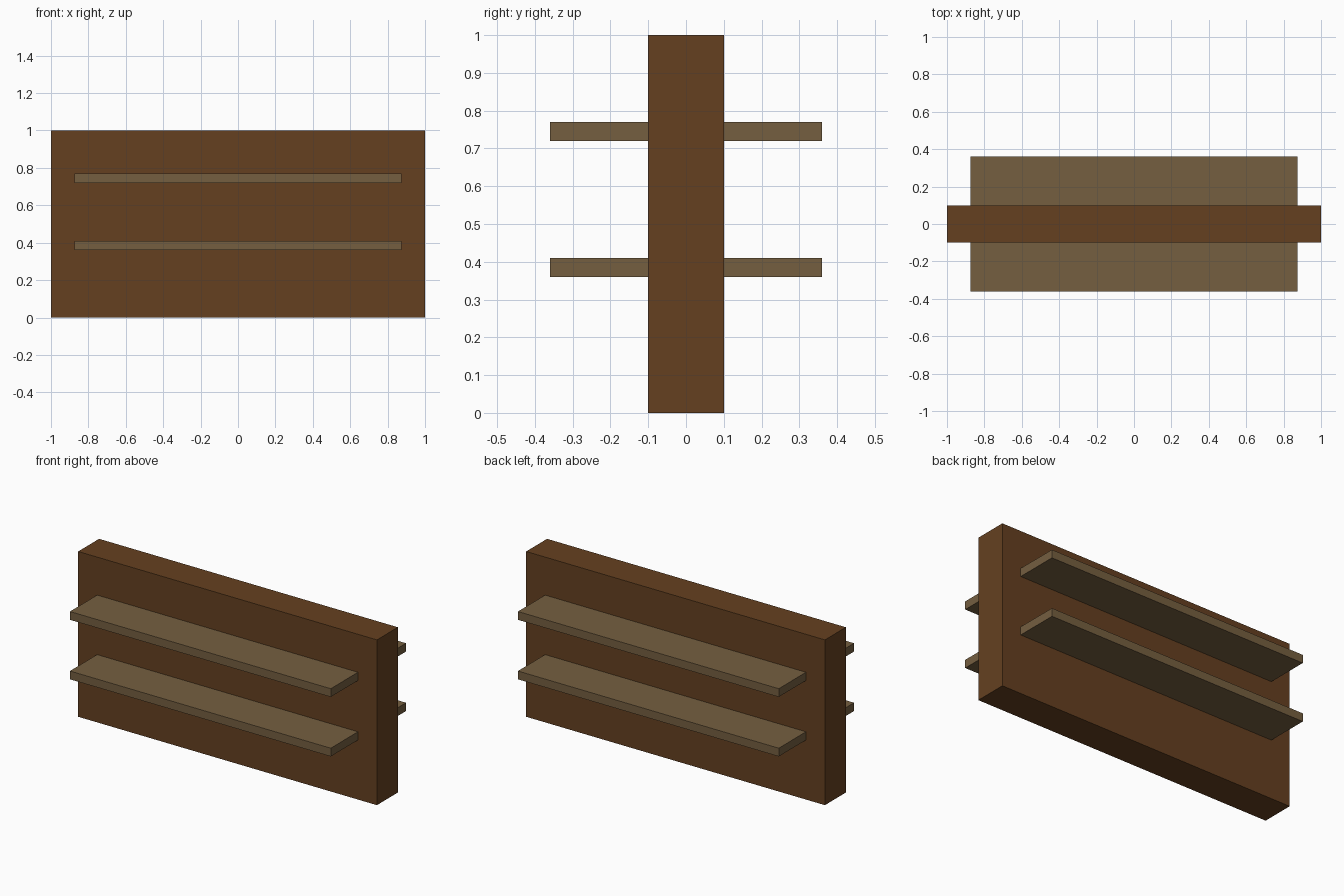
import bpy

if "Cube" in bpy.data.objects:
    bpy.data.objects.remove(bpy.data.objects["Cube"])


def make_material(name, color):
    mat = bpy.data.materials.new(name)
    mat.diffuse_color = (*color, 1.0)
    mat.use_nodes = True
    mat.node_tree.nodes["Principled BSDF"].inputs["Base Color"].default_value = mat.diffuse_color
    return mat


def box(name, size, center, mat):
    bpy.ops.mesh.primitive_cube_add(size=1, location=center)
    obj = bpy.context.object
    obj.name = name
    obj.scale = size
    bpy.ops.object.transform_apply(location=False, rotation=False, scale=True)
    obj.data.materials.append(mat)
    return obj


dark_wood = make_material("dark_brown_wood", (0.130, 0.051, 0.0144))
light_wood = make_material("light_brown_wood", (0.178, 0.114, 0.051))

# Upright central panel
box("upright_panel", (2.0, 0.2, 1.0), (0, 0, 0.5), dark_wood)

# Shelves running through the panel, sticking out at front and back
for name, z in (("lower_shelf", 0.385), ("upper_shelf", 0.745)):
    box(name, (1.746, 0.72, 0.05), (0, 0, z), light_wood)
